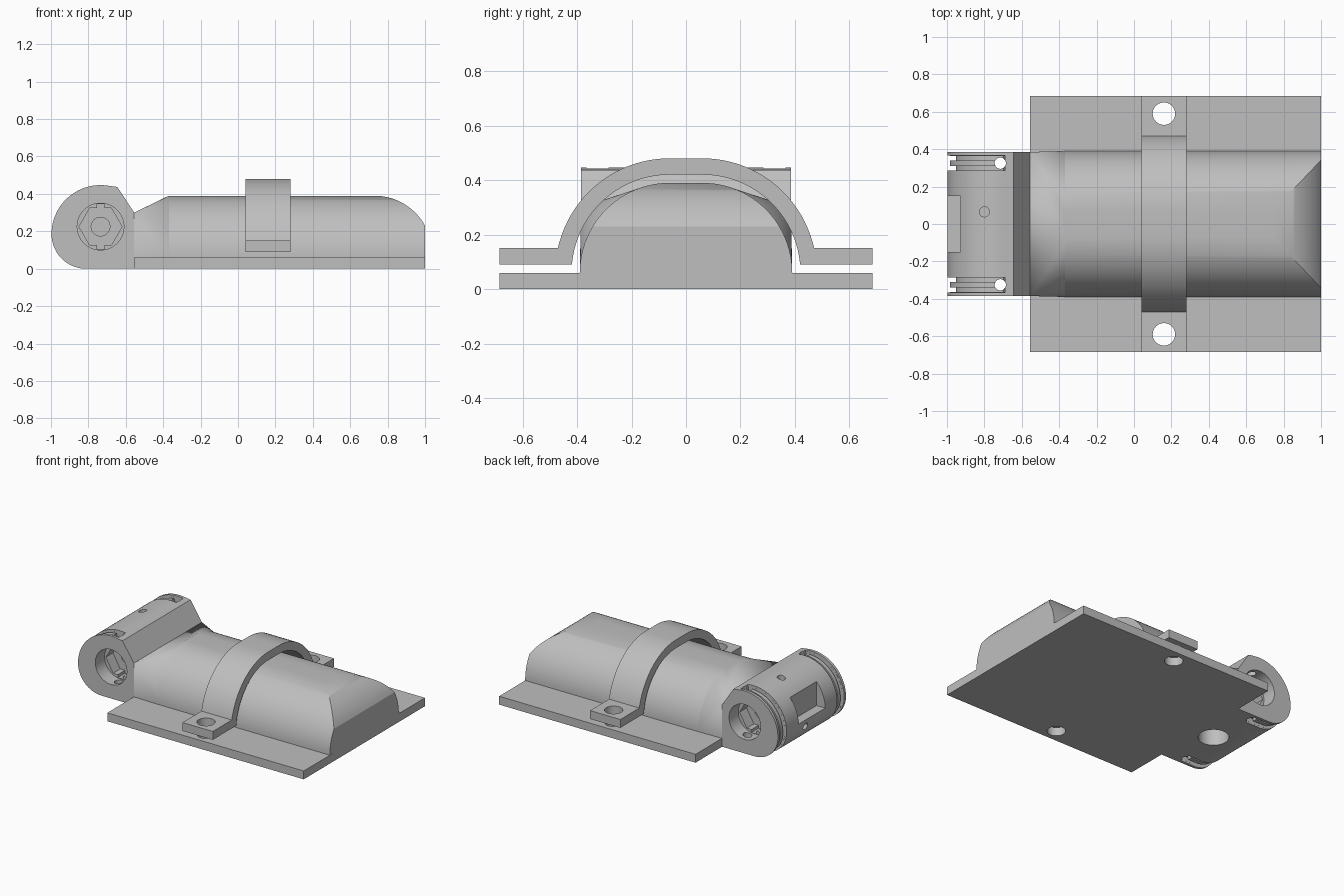
import bpy, bmesh
from math import sin, cos, pi, radians

cube = bpy.data.objects.get("Cube")
if cube:
    bpy.data.objects.remove(cube)

grey = bpy.data.materials.new("plain grey")
grey.use_nodes = True
colour = (0.52, 0.52, 0.52, 1)
grey.diffuse_color = colour
grey.node_tree.nodes["Principled BSDF"].inputs["Base Color"].default_value = colour


def make(name, bm):
    bmesh.ops.recalc_face_normals(bm, faces=bm.faces)
    mesh = bpy.data.meshes.new(name)
    bm.to_mesh(mesh)
    bm.free()
    obj = bpy.data.objects.new(name, mesh)
    mesh.materials.append(grey)
    bpy.context.collection.objects.link(obj)
    return obj


def prism(name, outline, axis, low, high):
    """Extrude a 2D outline along the given axis."""
    place = {"x": lambda p: (low, p[0], p[1]),
             "y": lambda p: (p[0], low, p[1]),
             "z": lambda p: (p[0], p[1], low)}[axis]
    bm = bmesh.new()
    face = bm.faces.new([bm.verts.new(place(p)) for p in outline])
    moved = bmesh.ops.extrude_face_region(bm, geom=[face])["geom"]
    step = [(high - low) * (a == axis) for a in "xyz"]
    bmesh.ops.translate(bm, vec=step, verts=[v for v in moved if isinstance(v, bmesh.types.BMVert)])
    return make(name, bm)


def arc(cx, cy, r, start, end, n=24):
    angles = [radians(start + (end - start) * i / n) for i in range(n + 1)]
    return [(cx + r * cos(a), cy + r * sin(a)) for a in angles]


def circle(cx, cy, r, n=40):
    return arc(cx, cy, r, 0, 360, n)[:-1]


def rect(a0, b0, a1, b1):
    return [(a0, b0), (a1, b0), (a1, b1), (a0, b1)]


def combine(obj, other, operation="DIFFERENCE"):
    mod = obj.modifiers.new(operation.lower(), "BOOLEAN")
    mod.operation, mod.solver, mod.object = operation, "EXACT", other
    bpy.ops.object.select_all(action="DESELECT")
    bpy.context.view_layer.objects.active = obj
    obj.select_set(True)
    bpy.ops.object.modifier_apply(modifier=mod.name)
    bpy.data.objects.remove(other)


def smooth(obj, angle=30):
    bpy.ops.object.select_all(action="DESELECT")
    bpy.context.view_layer.objects.active = obj
    obj.select_set(True)
    bpy.ops.object.shade_smooth_by_angle(angle=radians(angle))


def arch(r, floor):
    """Rounded arch with a short flat crown, cut off at the floor height."""
    right = [p for p in arc(0.06, 0.06, r, 0, 90) if p[1] >= floor]
    right.insert(0, (0.06 + (r * r - (floor - 0.06) ** 2) ** 0.5 if floor > 0.06 else 0.06 + r, floor))
    return right + [(-y, z) for y, z in reversed(right)]


# Base plate and clamp strap share a pair of bolt holes
plate = prism("base_plate", rect(-0.555, -0.685, 1, 0.685), "z", 0, 0.06)
outer, inner = arch(0.42, 0.15), arch(0.36, 0.09)
strap_outline = ([(0.685, 0.09), (0.685, 0.15)] + outer
                 + [(-0.685, 0.15), (-0.685, 0.09)] + inner[::-1])
strap = prism("clamp_strap", strap_outline, "x", 0.04, 0.28)
for part in (plate, strap):
    for side in (-1, 1):
        combine(part, prism("bolt_cutter", circle(0.16, side * 0.59, 0.06), "z", -0.1, 0.3))
    smooth(part)

# Arched housing with a rounded-down end
housing = prism("housing", arch(0.33, 0.03), "x", -0.37, 1)
nose = [(-0.5, 0), (1, 0)] + arc(0.73, 0.082, 0.308, 28.8, 90) + [(0.7, 0.5), (-0.5, 0.5)]
combine(housing, prism("nose_cutter", nose, "y", -0.6, 0.6), "INTERSECT")
smooth(housing)

# Blend from the arch to the rectangular back of the hinge
bm = bmesh.new()
for y, z in arch(0.33, 0.03):
    bm.verts.new((-0.37, y, z))
for y, z in rect(-0.385, 0.03, 0.385, 0.3):
    bm.verts.new((-0.555, y, z))
bmesh.ops.convex_hull(bm, input=bm.verts)
smooth(make("housing_neck", bm), 15)


# Hinge barrel
def barrel_curve(grow):
    """Rounded left side of the barrel, from its crown round to its underside."""
    return arc(-0.735, 0.185, 0.262 + grow, 80, 180) + arc(-0.812, 0.185, 0.185 + grow, 180, 270)[1:]


hinge = prism("hinge_barrel", barrel_curve(0) + [(-0.555, 0), (-0.555, 0.3), (-0.645, 0.437)],
              "y", -0.385, 0.385)


def groove(y, half_width, depth):
    loop = barrel_curve(0.06) + [(-0.7, -0.06), (-0.7, depth)] + barrel_curve(-depth)[::-1]
    combine(hinge, prism("groove_cutter", loop, "y", y - half_width, y + half_width))


cx, cz = -0.735, 0.225
for side in (-1, 1):
    # Cable tie grooves and drain hole
    groove(side * 0.325, 0.04, 0.012)
    for y in (0.298, 0.352):
        groove(side * y, 0.0125, 0.045)
    combine(hinge, prism("drain_cutter", circle(-0.715, side * 0.325, 0.03), "z", -0.1, 0.6))
    # Round recess, hexagonal nut pocket with key slots, and blind bolt bore
    for outline, depth in ((circle(cx, cz, 0.125), 0.28),
                           (circle(cx, cz, 0.115, 6), 0.2),
                           (rect(cx - 0.02, cz - 0.12, cx + 0.02, cz + 0.12), 0.2),
                           (circle(cx, cz, 0.05), 0.1)):
        low, high = sorted((side * depth, side * 0.5))
        combine(hinge, prism("bore_cutter", outline, "y", low, high))

# Window, pin holes and underside well
combine(hinge, prism("window_cutter", rect(-0.15, 0.19, 0.15, 0.365), "x", -1.2, -0.928))
combine(hinge, prism("top_pin_cutter", circle(-0.8, 0.065, 0.027, 24), "z", 0.3, 0.6))
combine(hinge, prism("end_pin_cutter", circle(0.065, 0.14, 0.024, 24), "x", -1.2, -0.9))
combine(hinge, prism("well_cutter", circle(-0.67, 0, 0.1), "z", -0.1, 0.17))
smooth(hinge)
